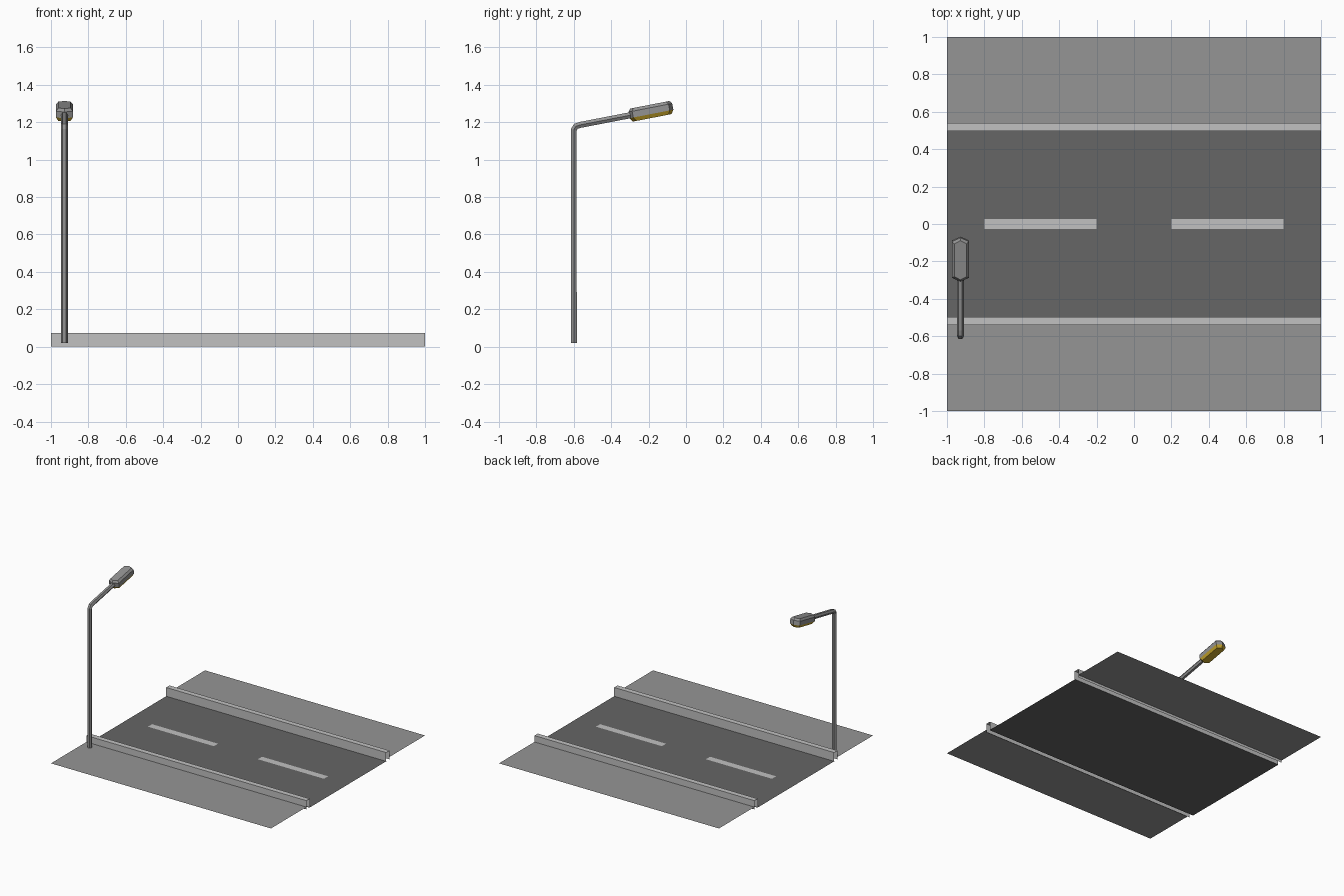
import bpy, bmesh, math
from mathutils import Vector, Matrix

if "Cube" in bpy.data.objects:
    bpy.data.objects.remove(bpy.data.objects["Cube"])


def material(name, srgb):
    m = bpy.data.materials.new(name)
    m.diffuse_color = [(c / 255 / 12.92 if c < 10 else ((c / 255 + 0.055) / 1.055) ** 2.4) for c in srgb] + [1]
    m.use_nodes = True
    m.node_tree.nodes["Principled BSDF"].inputs["Base Color"].default_value = m.diffuse_color
    return m


ASPHALT = material("asphalt", (102, 102, 102))
PAVING = material("paving_grey", (149, 149, 149))
PALE = material("pale_concrete", (193, 193, 193))
METAL = material("lamp_metal", (146, 146, 146))
GLASS = material("lamp_yellow", (205, 170, 45))


def make(name, verts, faces, mats, fix_normals=False):
    mesh = bpy.data.meshes.new(name)
    mesh.from_pydata(verts, [], faces)
    for m in mats:
        mesh.materials.append(m)
    if fix_normals:
        bm = bmesh.new()
        bm.from_mesh(mesh)
        bmesh.ops.recalc_face_normals(bm, faces=bm.faces)
        bm.to_mesh(mesh)
        bm.free()
    ob = bpy.data.objects.new(name, mesh)
    bpy.context.collection.objects.link(ob)
    return ob


def plate(name, x0, x1, y0, y1, z, mat):
    return make(name, [(x0, y0, z), (x1, y0, z), (x1, y1, z), (x0, y1, z)], [(0, 1, 2, 3)], [mat])


def loft(name, rings, mats):
    """Join equal rings of points into a capped solid."""
    n = len(rings[0])
    verts = [p for r in rings for p in r]
    faces = [(k * n + i, k * n + (i + 1) % n, (k + 1) * n + (i + 1) % n, (k + 1) * n + i)
             for k in range(len(rings) - 1) for i in range(n)]
    faces += [tuple(range(n)), tuple(range(len(verts) - n, len(verts)))]
    return make(name, verts, faces, mats, True)


# Road surface and centre line dashes
plate("road", -1, 1, -0.5, 0.5, 0, ASPHALT)
for i, x in enumerate((-0.5, 0.5)):
    plate(f"lane_dash_{i + 1}", x - 0.3, x + 0.3, -0.027, 0.027, 0.003, PALE)

# Sidewalks and open, folded-sheet curbs on both sides
for side, s in (("front", -1), ("back", 1)):
    plate(f"sidewalk_{side}", -1, 1, min(s, s * 0.54), max(s, s * 0.54), 0.02, PAVING)
    profile = [(0.496, 0), (0.496, 0.072), (0.539, 0.072), (0.539, 0)]
    verts = []
    faces = []
    for k in range(3):
        (y0, z0), (y1, z1) = profile[k], profile[k + 1]
        b = len(verts)
        verts += [(-1, s * y0, z0), (1, s * y0, z0), (1, s * y1, z1), (-1, s * y1, z1)]
        f = (b, b + 1, b + 2, b + 3)
        # The roadside sheet faces the sidewalk, the others face outward
        flip = (s < 0) != (k == 0)
        faces.append(f[::-1] if flip else f)
    make(f"curb_{side}", verts, faces, [PALE])

# Lamp pole with bent arm: a hexagon swept along a path in the yz plane
PX = -0.928
path = [Vector(p) for p in ((PX, -0.6, 0.02), (PX, -0.6, 1.16), (PX, -0.589, 1.178),
                            (PX, -0.565, 1.186), (PX, -0.28, 1.241))]
rings = []
for k, p in enumerate(path):
    t = (path[min(k + 1, len(path) - 1)] - path[max(k - 1, 0)]).normalized()
    if k == 1:
        t = Vector((0, 0.26, 0.966))
    side = Vector((1, 0, 0))
    up = side.cross(t)
    rings.append([p + 0.0185 * (side * math.cos(a) + up * math.sin(a))
                  for a in (i * math.pi / 3 for i in range(6))])
loft("lamp_pole", rings, [METAL])

# Lamp head: long hexagonal layers, tilted along the arm
plan = [(0, -0.119), (0.045, -0.099), (0.045, 0.099), (0, 0.119), (-0.045, 0.099), (-0.045, -0.099)]
layers = [(-0.035, 0.72, 0.88), (-0.014, 1, 1), (0.02, 1, 1), (0.036, 0.72, 0.9)]
tilt = Matrix.Translation((PX, -0.187, 1.258)) @ Matrix.Rotation(math.radians(11), 4, 'X')
head = loft("lamp_head", [[tilt @ Vector((x * sx, y * sy, z)) for x, y in plan]
                          for z, sx, sy in layers], [METAL, GLASS])
# Everything below the widest line is the yellow light cover
inv = tilt.inverted()
for f in head.data.polygons:
    if (inv @ f.center).z < -0.015:
        f.material_index = 1
